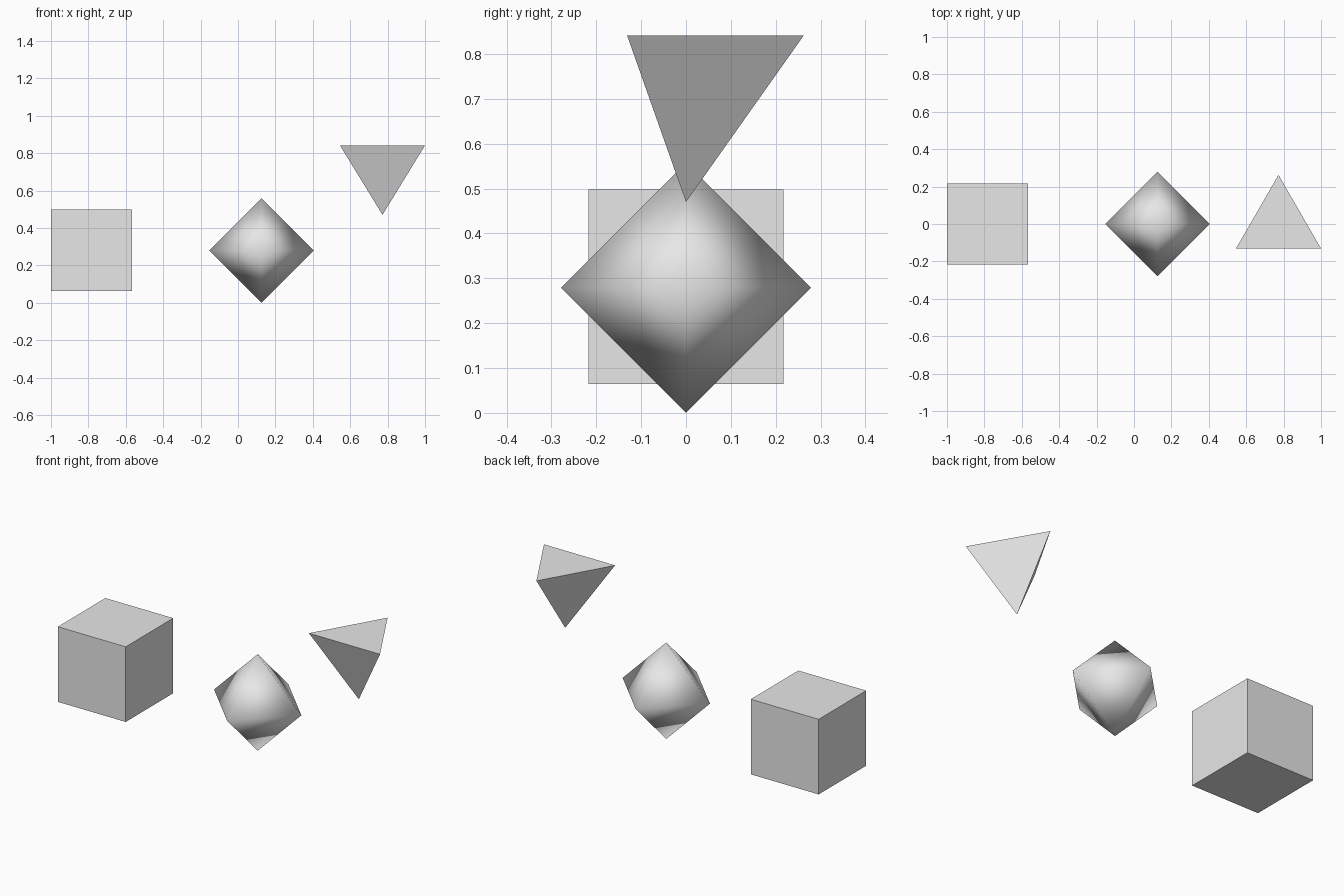
import bpy
import bmesh
import math
from mathutils import Matrix, Vector

cube = bpy.data.objects.get("Cube")
if cube:
    bpy.data.objects.remove(cube, do_unlink=True)

# One plain grey for everything
GREY = (0.8, 0.8, 0.8, 1.0)
grey = bpy.data.materials.new("light_grey")
grey.use_nodes = True
grey.diffuse_color = GREY
grey.node_tree.nodes["Principled BSDF"].inputs["Base Color"].default_value = GREY


def add_solid(name, bm, location, smooth=False):
    """Turn a bmesh into a coloured object at the given place."""
    bmesh.ops.recalc_face_normals(bm, faces=bm.faces)
    for face in bm.faces:
        face.smooth = smooth
    mesh = bpy.data.meshes.new(name)
    bm.to_mesh(mesh)
    bm.free()
    mesh.materials.append(grey)
    obj = bpy.data.objects.new(name, mesh)
    obj.location = location
    bpy.context.collection.objects.link(obj)
    return obj


# Box on the right, flat faces
bm = bmesh.new()
bmesh.ops.create_cube(bm, size=0.434)
add_solid("box", bm, (-0.783, 0, 0.281))

# Octahedron in the middle, smooth all over
bm = bmesh.new()
axes = [Vector((1, 0, 0)), Vector((0, 1, 0)), Vector((0, 0, 1))]
for axis in axes:
    for sign in (1, -1):
        bm.verts.new(axis * sign * 0.279)
bmesh.ops.convex_hull(bm, input=bm.verts)
add_solid("octahedron", bm, (0.126, 0, 0.279), smooth=True)

# Tetrahedron on the left, standing on its point, one base corner to the back
RADIUS = 0.2625
HEIGHT = RADIUS * math.sqrt(2)
bm = bmesh.new()
for i in range(3):
    angle = math.radians(90 + 120 * i)
    bm.verts.new((RADIUS * math.cos(angle), RADIUS * math.sin(angle), HEIGHT))
bm.verts.new((0, 0, 0))
bmesh.ops.convex_hull(bm, input=bm.verts)
add_solid("tetrahedron", bm, (0.7725, 0, 0.47))
